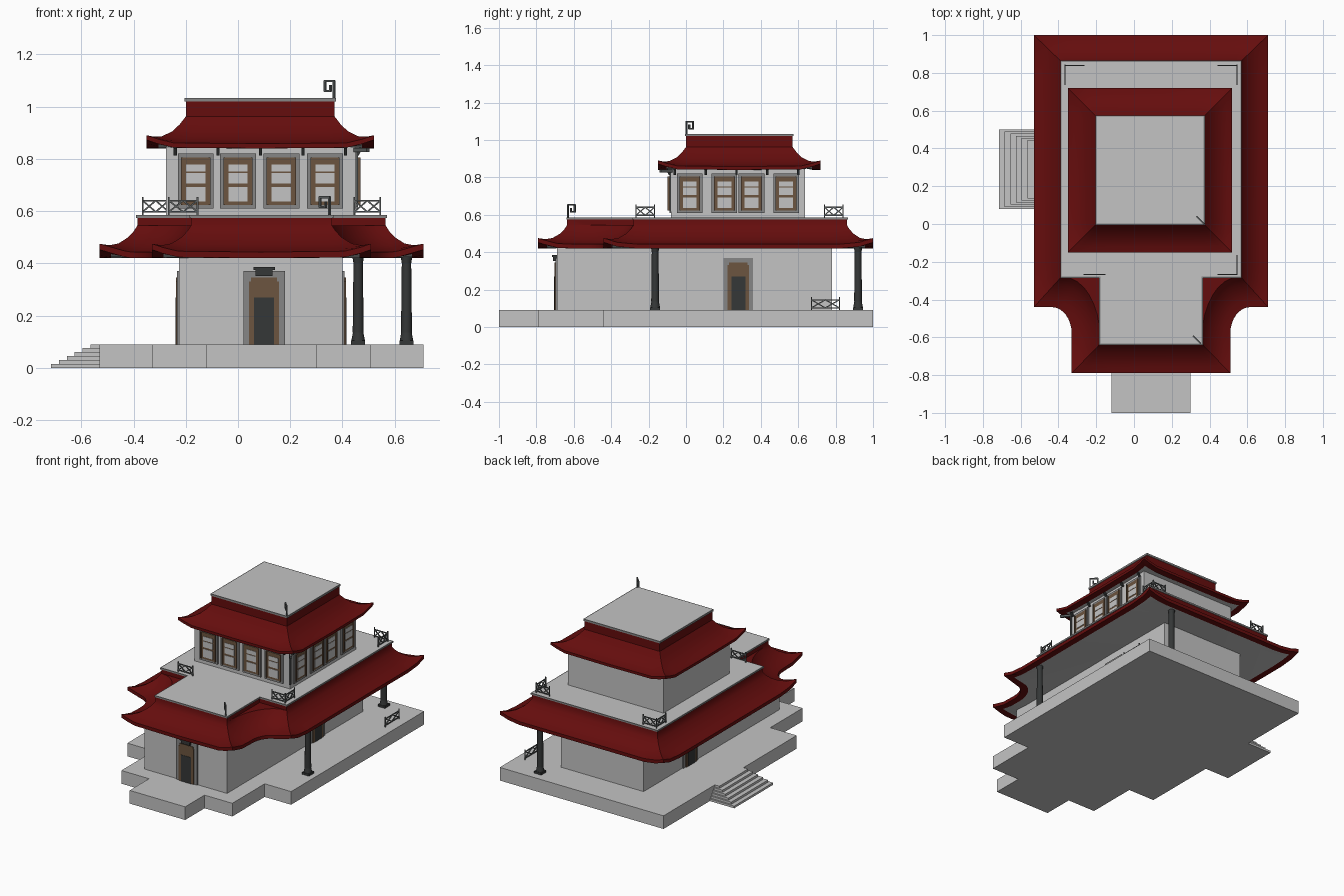
import bpy, bmesh, math
from mathutils import Vector, Matrix

cube = bpy.data.objects.get("Cube")
if cube:
    bpy.data.objects.remove(cube)


def material(name, r, g, b):
    m = bpy.data.materials.new(name)
    m.use_nodes = True
    m.diffuse_color = (r, g, b, 1)
    m.node_tree.nodes["Principled BSDF"].inputs["Base Color"].default_value = (r, g, b, 1)
    return m


MATS = [material("pale_stone", .55, .55, .55), material("red_tile", .13, .004, .004),
        material("brown_wood", .15, .09, .05), material("grey_trim", .24, .24, .24),
        material("charcoal", .035, .038, .038), material("rail_grey", .11, .12, .12)]
STONE, RED, WOOD, TRIM, DARK, RAIL = range(6)
GROUND, DECK, CX = .09, .585, .09


def finish(name, bm, matrix=Matrix(), smooth=False):
    bmesh.ops.recalc_face_normals(bm, faces=bm.faces)
    mesh = bpy.data.meshes.new(name)
    bm.to_mesh(mesh)
    bm.free()
    for m in MATS:
        mesh.materials.append(m)
    ob = bpy.data.objects.new(name, mesh)
    bpy.context.collection.objects.link(ob)
    ob.matrix_world = matrix
    if smooth:
        bpy.ops.object.select_all(action='DESELECT')
        bpy.context.view_layer.objects.active = ob
        ob.select_set(True)
        bpy.ops.object.shade_smooth_by_angle(angle=math.radians(35))
    return ob


def paint(verts, mat):
    for f in {f for v in verts for f in v.link_faces}:
        f.material_index = mat


def box(bm, lo, hi, mat):
    lo, hi = Vector(lo), Vector(hi)
    mx = Matrix.Translation((lo + hi) / 2) @ Matrix.Diagonal((*(hi - lo), 1))
    paint(bmesh.ops.create_cube(bm, size=1, matrix=mx)["verts"], mat)


def bar(bm, p, q, r, mat):
    p, q = Vector(p), Vector(q)
    d = q - p
    mx = Matrix.Translation((p + q) / 2) @ d.to_track_quat('Z', 'Y').to_matrix().to_4x4()
    mx = mx @ Matrix.Diagonal((2 * r, 2 * r, d.length + r, 1))
    paint(bmesh.ops.create_cube(bm, size=1, matrix=mx)["verts"], mat)


def slab(name, pts, z0, z1, rim=False):
    """Extruded outline, optionally with a darker edge band."""
    bm = bmesh.new()
    f = bm.faces.new([bm.verts.new((x, y, z0)) for x, y in pts])
    ext = bmesh.ops.extrude_face_region(bm, geom=[f])
    bmesh.ops.translate(bm, vec=(0, 0, z1 - z0), verts=[v for v in ext["geom"] if isinstance(v, bmesh.types.BMVert)])
    bmesh.ops.recalc_face_normals(bm, faces=bm.faces)
    if rim:
        for f in bm.faces:
            f.material_index = TRIM if abs(f.normal.z) < .5 else STONE
        top = [f for f in bm.faces if f.normal.z > .5]
        for f in bmesh.ops.inset_region(bm, faces=top, thickness=.01)["faces"]:
            f.material_index = TRIM
    return finish(name, bm)


def mirrored(half):
    return [(CX + u, y) for u, y in half] + [(CX - u, y) for u, y in reversed(half)]


def rect(x0, x1, y0, y1):
    return [(x0, y0), (x1, y0), (x1, y1), (x0, y1)]


# Roof skirts: rings blended from the eave outline to the deck outline
def divide(pts, long_edges):
    out = []
    for i, p in enumerate(pts):
        a, b = Vector(p), Vector(pts[(i + 1) % len(pts)])
        out.append(a)
        if i in long_edges:
            out += [a.lerp(b, t) for t in (.05, .12, .5, .88, .95)]
    return out


def roof(name, eave, inner, deck, corners, z0, profile, z1):
    def lift(p):
        d = min((p - Vector(c)).length for c in corners)
        return .032 * max(0, 1 - d / .13) ** 1.5
    rings = [[(*e.lerp(n, t), z + lift(e) * (1 - t) ** 2) for e, n in zip(eave, inner)]
             for t, z in [(.3, z0), (0, z0)] + profile]
    rings += [[(*d, z) for d in deck] for z in (profile[-1][1], z1)]
    bm = bmesh.new()
    loops = [[bm.verts.new(p) for p in r] for r in rings]
    n = len(eave)
    for a, b in zip(loops, loops[1:]):
        for i in range(n):
            j = (i + 1) % n
            bm.faces.new((a[i], a[j], b[j], b[i])).material_index = RED
    bm.faces.new(loops[0]).material_index = STONE
    bm.faces.new(loops[-1]).material_index = STONE
    bmesh.ops.remove_doubles(bm, verts=bm.verts, dist=.0005)
    bmesh.ops.dissolve_degenerate(bm, edges=bm.edges, dist=.0001)
    finish(name, bm, smooth=True)


def hollow(u0, y0, u1, y1, n=9):
    """Concave quarter curve where the porch meets the main block."""
    angles = [i / (n - 1) * math.pi / 2 for i in range(n)]
    return [(u0 + (u1 - u0) * math.sin(a), y1 + (y0 - y1) * math.cos(a)) for a in angles]


def elbow(u0, y0, u1, y1, n=9):
    h = n // 2
    return [(u0 + (u1 - u0) * min(1, i / h), y0 + (y1 - y0) * max(0, i / h - 1)) for i in range(n)]


eave = mirrored([(.62, 1), (.62, -.44)] + hollow(.525, -.44, .42, -.58) + [(.42, -.79)])
inner = mirrored([(.475, .86), (.475, -.28)] + hollow(.465, -.281, .27, -.6) + [(.27, -.635)])
deck = mirrored([(.475, .86), (.475, -.28)] + elbow(.465, -.28, .27, -.6) + [(.27, -.635)])
edges = {0, 10, 11, 12, 22, 23}
tips = [eave[i] for i in (0, 1, 11, 12, 22, 23)]
roof("lower_roof", *[divide(r, edges) for r in (eave, inner, deck)], tips, .42,
     [(0, .443), (.25, .451), (.5, .468), (.75, .497), (.9, .522), (1, .545)], .577)
eave = rect(-.35, .52, -.15, .72)
inner = divide(rect(-.2, .37, 0, .57), range(4))
roof("upper_roof", divide(eave, range(4)), inner, inner, eave, .84,
     [(0, .858), (.2, .864), (.4, .875), (.67, .903), (.85, .932), (1, .962)], 1.02)
slab("terrace_deck", mirrored([(.48, .865), (.48, -.285), (.275, -.285), (.275, -.64)]), .574, DECK, True)
slab("top_deck", rect(-.205, .375, -.005, .575), 1.02, 1.033, True)

# Foundation, stairs and walls
slab("foundation", mirrored([(.62, 1), (.62, -.44), (.42, -.44), (.42, -.79), (.21, -.79), (.21, -1)]), 0, GROUND)
bm = bmesh.new()
for i in range(6):
    box(bm, (-.715 + .03 * i, .08 + .011 * i, .015 * i), (-.53, .5 - .011 * i, .015 * (i + 1)), STONE)
finish("side_stairs", bm)
slab("lower_walls", rect(-.225, .4, -.69, .78), GROUND, .425)
slab("upper_walls", rect(-.275, .45, -.08, .635), DECK - .005, .845)


def facing(x, y, z, degrees=0):
    return Matrix.Translation((x, y, z)) @ Matrix.Rotation(math.radians(degrees), 4, 'Z')


def plate(bm, w, z0, z1, depth, mat, x=0):
    box(bm, (x - w / 2, -depth, z0), (x + w / 2, .002, z1), mat)


# Windows on the front and the left side
def window(name, matrix):
    bm = bmesh.new()
    plate(bm, .137, 0, .21, .009, TRIM)
    plate(bm, .112, .014, .195, .013, WOOD)
    for z0, z1 in ((.027, .083), (.095, .135), (.141, .168)):
        plate(bm, .074, z0, z1, .015, STONE)
    for s in (-1, 1):
        plate(bm, .006, .014, .195, .018, WOOD, s * .053)
    finish(name, bm, matrix)


for i, x in enumerate((-.162, 0, .166, .333)):
    window(f"front_window_{i + 1}", facing(x, -.08, .61))
for i, y in enumerate((.02, .205, .35, .535)):
    window(f"side_window_{i + 1}", facing(.45, y, .61, 90))


# Doors
def door(name, matrix, plaque=False):
    bm = bmesh.new()
    plate(bm, .158, 0, .28, .008, TRIM)
    plate(bm, .114, 0, .24, .013, WOOD)
    plate(bm, .1, .24, .255, .013, WOOD)
    plate(bm, .076, 0, .18, .015, DARK)
    if plaque:
        plate(bm, .066, .262, .284, .022, DARK)
        plate(bm, .082, .284, .296, .026, DARK)
    finish(name, bm, matrix)


door("front_door", facing(.1, -.69, GROUND), True)
door("left_door", facing(.4, .28, GROUND, 90))
door("right_door", facing(-.225, .28, GROUND, -90))

# Pillars
for name, x, y in (("front_pillar", .645, -.165), ("back_pillar", .46, .92)):
    bm = bmesh.new()
    box(bm, (-.027, -.027, 0), (.027, .027, .014), DARK)
    for z0, z1, r0, r1 in ((.014, .045, .026, .02), (.045, .31, .021, .018), (.31, .34, .018, .023)):
        mx = Matrix.Translation((0, 0, (z0 + z1) / 2))
        cone = bmesh.ops.create_cone(bm, cap_ends=True, segments=12, radius1=r0, radius2=r1, depth=z1 - z0, matrix=mx)
        paint(cone["verts"], DARK)
    finish(name, bm, facing(x, y, GROUND), True)


# Lattice railings
def railing(name, length, matrix):
    bm = bmesh.new()
    r, h = .003, .068
    for x in (0, length):
        bar(bm, (x, 0, 0), (x, 0, h), r, RAIL)
    for z in (.012, .055):
        bar(bm, (0, 0, z), (length, 0, z), r, RAIL)
    for i in range(2):
        a, b = i * length / 2, (i + 1) * length / 2
        bar(bm, (a, 0, .012), (b, 0, .055), r, RAIL)
        bar(bm, (a, 0, .055), (b, 0, .012), r, RAIL)
    finish(name, bm, matrix)


for side, sx, a in (("left", 1, 180), ("right", -1, 0)):
    x = CX + sx * .455
    railing(f"{side}_back_rail", .1, facing(x, .84, DECK, a))
    railing(f"{side}_back_side_rail", .1, facing(x, .84, DECK, -90))
railing("left_front_rail", .1, facing(.545, -.268, DECK, 180))
railing("left_front_side_rail", .1, facing(.545, -.268, DECK, 90))
railing("right_front_rail", .11, facing(-.265, -.268, DECK))
railing("ground_rail", .15, facing(.645, .67, GROUND, 90))

# Square scroll finials
scroll = [(0, 0), (0, .068), (-.05, .068), (-.05, .03), (-.02, .03), (-.02, .05)]
for name, x, y, z in (("top_finial", .368, .003, 1.03), ("porch_finial", .35, -.63, DECK)):
    bm = bmesh.new()
    for (a, b), (c, d) in zip(scroll, scroll[1:]):
        bar(bm, (a, 0, b), (c, 0, d), .004, RAIL)
    finish(name, bm, facing(x, y, z, -45))

# Brackets under the upper eave and the corner arm
bm = bmesh.new()
for i in range(5):
    t = -.24 + .163 * i
    bar(bm, (t, -.088, .818), (t, -.1, .84), .006, DARK)
    s = -.06 + .165 * i
    bar(bm, (.458, s, .818), (.47, s, .84), .006, DARK)
bar(bm, (.454, -.084, .62), (.454, -.084, .835), .005, RAIL)
bar(bm, (.45, -.08, .834), (.495, -.135, .834), .007, RAIL)
finish("eave_brackets", bm)
